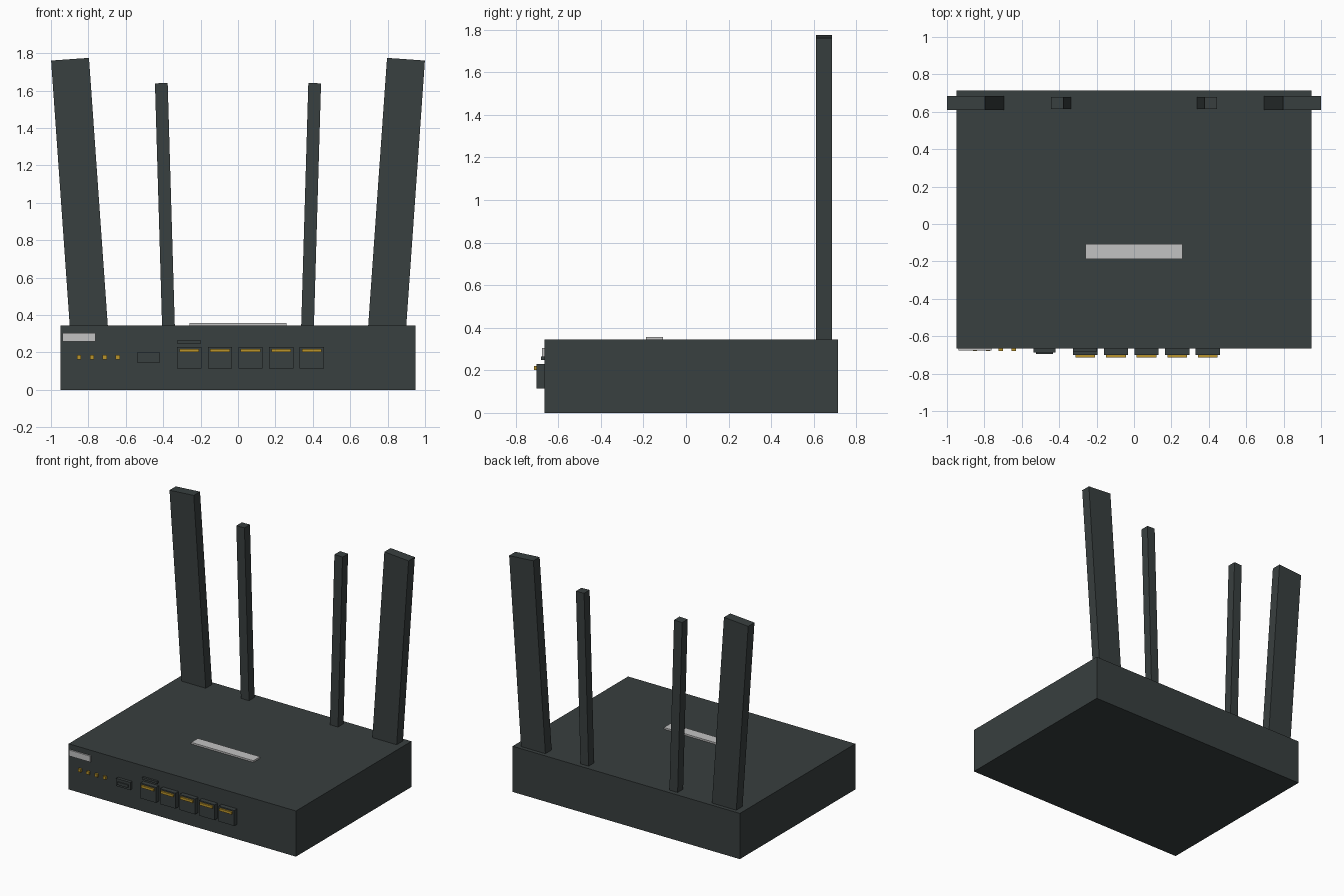
import bpy
import math
from mathutils import Matrix, Vector

if "Cube" in bpy.data.objects:
    bpy.data.objects.remove(bpy.data.objects["Cube"])


def material(name, rgb):
    m = bpy.data.materials.new(name)
    m.diffuse_color = (*rgb, 1)
    m.use_nodes = True
    m.node_tree.nodes["Principled BSDF"].inputs["Base Color"].default_value = m.diffuse_color
    return m


DARK = material("charcoal plastic", (0.040, 0.050, 0.050))
GREY = material("light grey", (0.54, 0.54, 0.54))
GOLD = material("gold contacts", (0.50, 0.30, 0.025))


def box(name, x, y, z, mat):
    """Axis-aligned box from (min, max) ranges."""
    bpy.ops.mesh.primitive_cube_add(size=1)
    ob = bpy.context.object
    ob.name = ob.data.name = name
    size = [r[1] - r[0] for r in (x, y, z)]
    mid = Vector([(r[0] + r[1]) / 2 for r in (x, y, z)])
    ob.data.transform(Matrix.Translation(mid) @ Matrix.Diagonal((*size, 1)))
    ob.data.materials.append(mat)
    return ob


FRONT, TOP = -0.665, 0.345


def front_box(name, cx, w, z, out, mat):
    """Fitting on the front wall, reaching forward to y = out."""
    return box(name, (cx - w / 2, cx + w / 2), (out, FRONT + 0.005), z, mat)


# Main housing
box("router_body", (-0.95, 0.95), (FRONT, 0.714), (0, TOP), DARK)


# Antennas lean outwards from the rear edge of the lid
def antenna(name, side, base_x, top, width, thick):
    sink = 0.02
    base = Vector((side * base_x, 0, TOP))
    tip = Vector((side * top[0], 0, top[1]))
    angle = math.atan2(tip.x - base.x, tip.z - base.z)
    ob = box(name, (-width / 2, width / 2), (-thick / 2, thick / 2),
             (-sink, (tip - base).length), DARK)
    ob.location = (base.x, 0.647, base.z)
    ob.rotation_euler.y = angle


for side, label in ((-1, "left"), (1, "right")):
    antenna(f"wide_antenna_{label}", side, 0.798, (0.898, 1.768), 0.203, 0.075)
    antenna(f"slim_antenna_{label}", side, 0.372, (0.410, 1.64), 0.068, 0.066)

# Plate on the lid and label on the front
box("lid_plate", (-0.26, 0.26), (-0.187, -0.107), (TOP - 0.005, TOP + 0.0125), GREY)
front_box("front_label", -0.85, 0.175, (0.26, 0.305), -0.676, GREY)

# Indicator lights
for i in range(4):
    front_box(f"indicator_light_{i + 1}", -0.85 + i * 0.069, 0.023,
              (0.163, 0.186), -0.680, GOLD)

# Small data socket with inner tongue
front_box("data_socket", -0.478, 0.118, (0.145, 0.203), -0.688, DARK)
front_box("data_socket_tongue", -0.478, 0.09, (0.161, 0.183), -0.696, DARK)

# Five network ports with contact strips, and a bar over the first one
for i in range(5):
    x = -0.26 + i * 0.1635
    front_box(f"network_port_{i + 1}", x, 0.13, (0.114, 0.23), -0.701, DARK)
    front_box(f"port_contacts_{i + 1}", x, 0.105, (0.202, 0.22), -0.714, GOLD)
front_box("port_marker_bar", -0.262, 0.126, (0.249, 0.265), -0.681, DARK)
